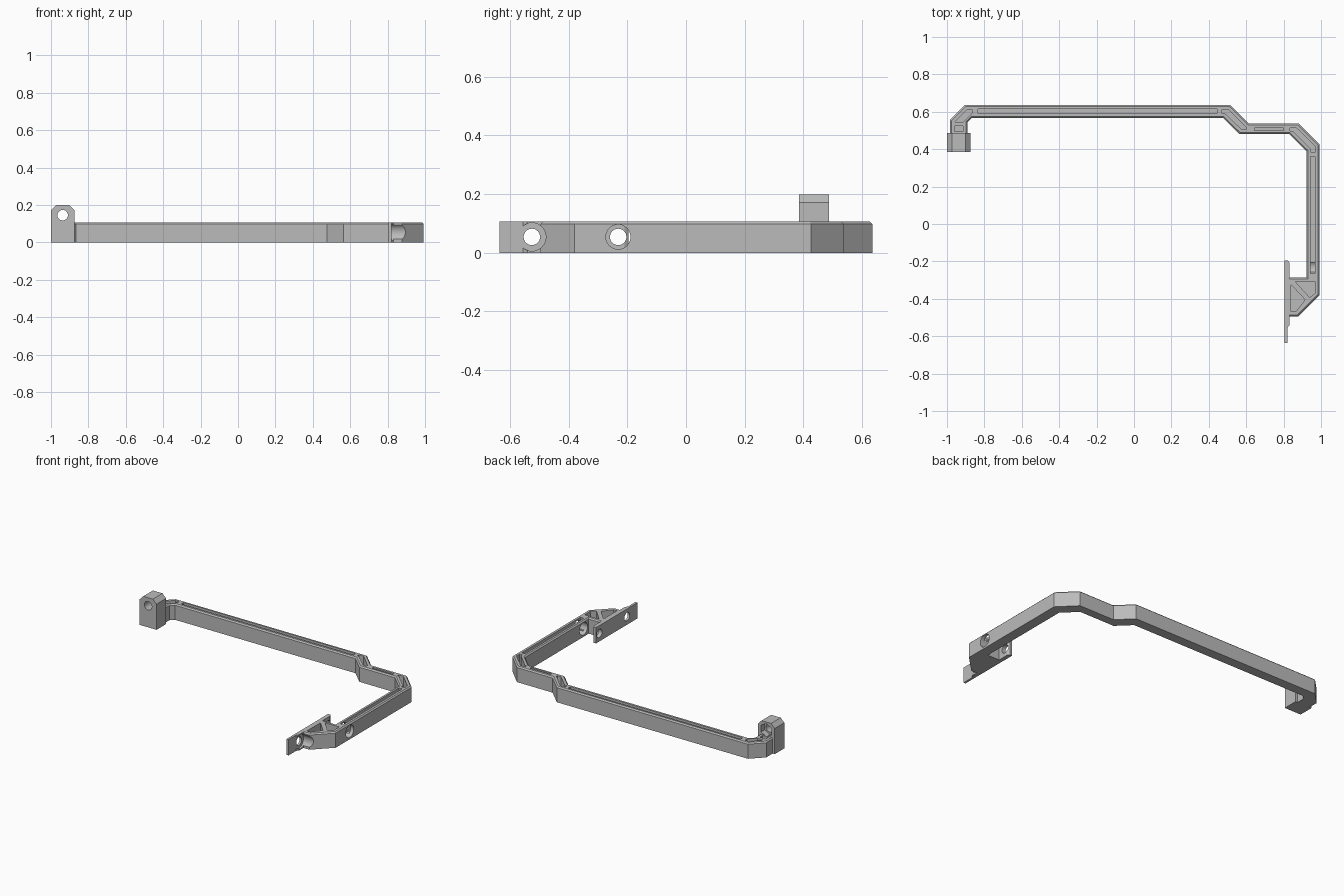
import bpy, bmesh, math
from mathutils import Matrix, Vector

if "Cube" in bpy.data.objects:
    bpy.data.objects.remove(bpy.data.objects["Cube"])

grey = bpy.data.materials.new("plain_grey")
grey.diffuse_color = (0.5, 0.5, 0.5, 1)
grey.use_nodes = True
grey.node_tree.nodes["Principled BSDF"].inputs["Base Color"].default_value = grey.diffuse_color


def finish(name, bm):
    bmesh.ops.recalc_face_normals(bm, faces=bm.faces)
    me = bpy.data.meshes.new(name)
    bm.to_mesh(me)
    bm.free()
    ob = bpy.data.objects.new(name, me)
    bpy.context.collection.objects.link(ob)
    me.materials.append(grey)
    return ob


def prism(name, pts, z0, z1, chamfer=0):
    """Extrude a plan outline upwards, optionally chamfering the top rim."""
    bm = bmesh.new()
    base = bm.faces.new([bm.verts.new((x, y, z0)) for x, y in pts])
    r = bmesh.ops.extrude_face_region(bm, geom=[base])
    vs = [g for g in r["geom"] if isinstance(g, bmesh.types.BMVert)]
    bmesh.ops.translate(bm, vec=(0, 0, z1 - z0), verts=vs)
    bmesh.ops.recalc_face_normals(bm, faces=bm.faces)
    if chamfer:
        rim = [e for e in bm.edges if all(v.co.z > z1 - 1e-5 for v in e.verts)]
        bmesh.ops.bevel(bm, geom=rim, offset=chamfer, segments=1, affect='EDGES')
    return finish(name, bm)


def rod(name, axis, start, end, r, sides=32):
    """Cylinder between two points, lying along the X or Y axis."""
    bm = bmesh.new()
    a, b = Vector(start), Vector(end)
    rot = Matrix.Rotation(math.pi / 2, 4, 'Y' if axis == 'X' else 'X')
    bmesh.ops.create_cone(bm, cap_ends=True, segments=sides, radius1=r, radius2=r,
                          depth=(b - a).length,
                          matrix=Matrix.Translation((a + b) / 2) @ rot)
    return finish(name, bm)


def rect(x0, x1, y0, y1):
    return [(x0, y0), (x1, y0), (x1, y1), (x0, y1)]


def cut(target, cutters):
    for c in cutters:
        m = target.modifiers.new("cut", 'BOOLEAN')
        m.operation, m.solver, m.object = 'DIFFERENCE', 'EXACT', c
        c.hide_render = True
        c.hide_set(True)
    bpy.context.view_layer.update()
    dg = bpy.context.evaluated_depsgraph_get()
    me = bpy.data.meshes.new_from_object(target.evaluated_get(dg))
    target.modifiers.clear()
    target.data = me


H = 0.106

# Bent arm with chamfered top rim
arm = prism("bent_arm", [
    (-0.985, 0.47), (-0.985, 0.555), (-0.905, 0.635), (0.515, 0.635),
    (0.615, 0.537), (0.88, 0.537), (0.992, 0.425), (0.992, -0.38),
    (0.877, -0.495), (0.812, -0.495), (0.812, -0.285), (0.922, -0.285),
    (0.922, 0.39), (0.83, 0.48), (0.565, 0.48), (0.475, 0.568),
    (-0.865, 0.568), (-0.89, 0.543), (-0.89, 0.47)], 0, H, 0.008)

# Pockets between the ribs
pockets = [
    rect(-0.96, -0.915, 0.495, 0.525),
    [(-0.96, 0.545), (-0.893, 0.612), (-0.865, 0.612), (-0.865, 0.592), (-0.912, 0.545)],
    rect(-0.835, 0.445, 0.59, 0.615),
    [(0.47, 0.612), (0.505, 0.612), (0.6, 0.517), (0.6, 0.505), (0.576, 0.505), (0.485, 0.592), (0.47, 0.592)],
    rect(0.645, 0.80, 0.499, 0.514),
    [(0.835, 0.512), (0.87, 0.512), (0.968, 0.415), (0.968, 0.383), (0.947, 0.383), (0.947, 0.398), (0.848, 0.497), (0.835, 0.497)],
    rect(0.944, 0.968, -0.265, 0.36),
    [(0.862, -0.308), (0.968, -0.308), (0.968, -0.37), (0.94, -0.393)],
    [(0.84, -0.325), (0.915, -0.405), (0.865, -0.468), (0.84, -0.468)],
]
cutters = [prism("pocket_cutter", p, 0.02, 0.2) for p in pockets]

# Screw access bores
driver_bore = rod("driver_bore_cutter", 'X', (0.88, -0.231, 0.054), (1.05, -0.231, 0.054), 0.042)
head_bore = rod("head_bore_cutter", 'X', (0.82, -0.525, 0.054), (1.05, -0.525, 0.054), 0.048)
cut(arm, cutters + [driver_bore, head_bore])

# Mounting plate with two screw holes
plate = prism("mounting_plate", [
    (0.805, -0.635), (0.82, -0.635), (0.82, -0.555), (0.832, -0.54),
    (0.832, -0.21), (0.822, -0.195), (0.805, -0.195)], 0, H)
holes = [rod("plate_hole_cutter", 'X', (0.7, y, 0.054), (0.9, y, 0.054), 0.028)
         for y in (-0.525, -0.231)]
cut(plate, holes + [head_bore])

# End block: front profile with chamfered top corners, turned upright
block = prism("end_block", [
    (-1, 0), (-0.875, 0), (-0.875, 0.172), (-0.902, 0.199),
    (-0.973, 0.199), (-1, 0.172)], -0.487, -0.385)
block.data.transform(Matrix.Rotation(math.pi / 2, 4, 'X'))
block.data.transform(Matrix.Diagonal((1, 1, 1, 1)))
pin_hole = rod("pin_hole_cutter", 'Y', (-0.9375, 0.3, 0.145), (-0.9375, 0.6, 0.145), 0.028)
nut_seat = rod("nut_seat_cutter", 'Y', (-0.9375, 0.45, 0.145), (-0.9375, 0.6, 0.145), 0.044, 6)
cut(block, [pin_hole, nut_seat])

# Smooth bores, crisp edges
for ob in (arm, plate, block):
    bpy.ops.object.select_all(action='DESELECT')
    ob.select_set(True)
    bpy.context.view_layer.objects.active = ob
    bpy.ops.object.shade_smooth_by_angle(angle=math.radians(30))
